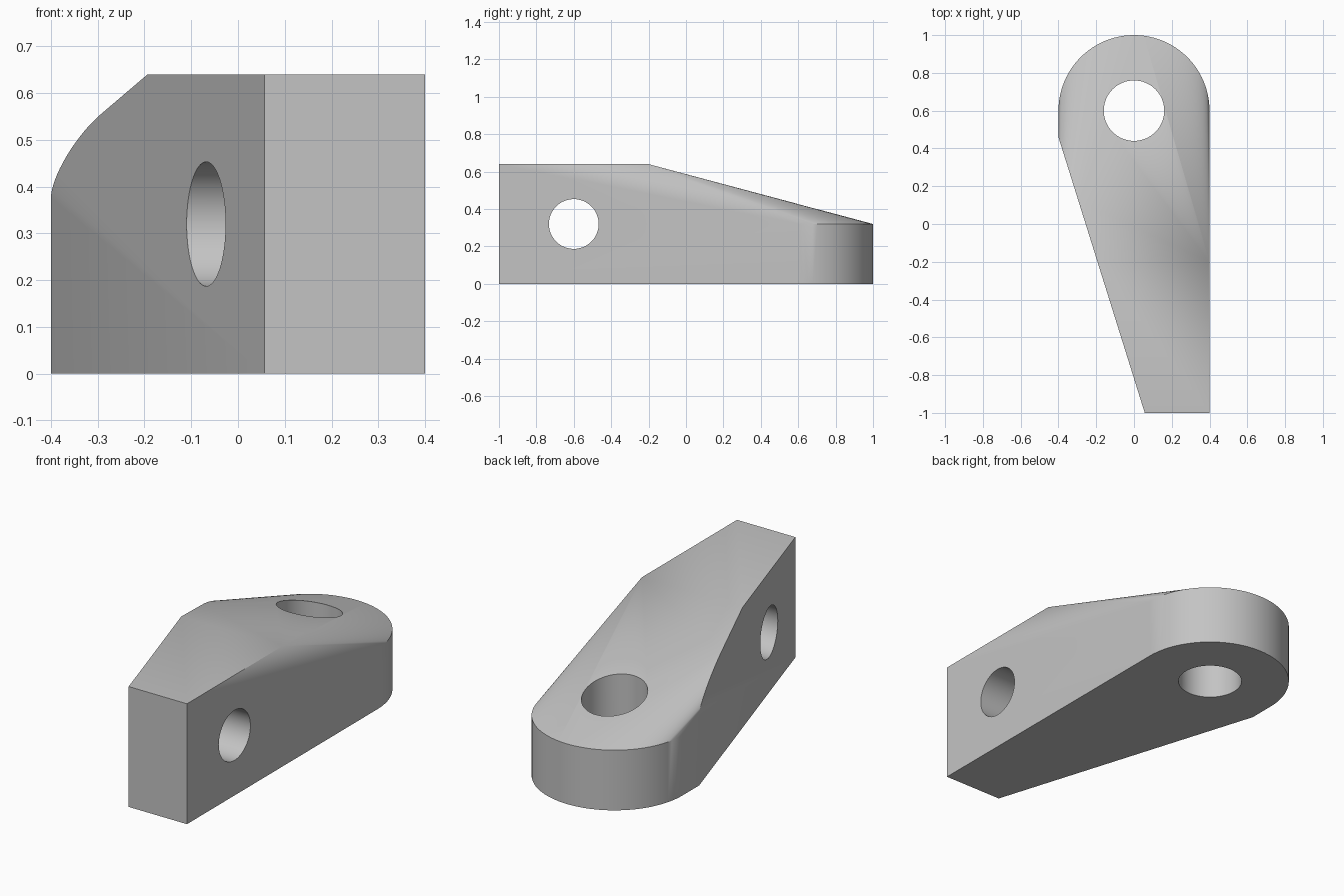
import bpy, bmesh
from math import pi, radians, sin, cos
from mathutils import Vector, Matrix

cube = bpy.data.objects.get("Cube")
if cube:
    bpy.data.objects.remove(cube, do_unlink=True)

grey = bpy.data.materials.new("plain_grey")
grey.use_nodes = True
colour = (0.55, 0.55, 0.55, 1)
grey.diffuse_color = colour
grey.node_tree.nodes["Principled BSDF"].inputs["Base Color"].default_value = colour

HALF, TALL, LOW, PIVOT = 0.4, 0.64, 0.32, 0.6
SEGMENTS = 96


def make_object(name, bm):
    mesh = bpy.data.meshes.new(name)
    bm.to_mesh(mesh)
    bm.free()
    obj = bpy.data.objects.new(name, mesh)
    bpy.context.collection.objects.link(obj)
    mesh.materials.append(grey)
    return obj


def drill(target, name, radius, matrix):
    """Cut a round through hole, then discard the cutter."""
    bm = bmesh.new()
    bmesh.ops.create_cone(bm, cap_ends=True, segments=64, radius1=radius,
                          radius2=radius, depth=3, matrix=matrix)
    cutter = make_object(name, bm)
    cutter.hide_render = True
    mod = target.modifiers.new(name, "BOOLEAN")
    mod.operation, mod.solver, mod.object = "DIFFERENCE", "EXACT", cutter
    bpy.context.view_layer.objects.active = target
    bpy.ops.object.modifier_apply(modifier=name)
    bpy.data.objects.remove(cutter, do_unlink=True)


# Body: hull between the tall block and the low round end
bm = bmesh.new()
for x in (-HALF, HALF):
    for y in (-1, -0.2):
        for z in (0, TALL):
            bm.verts.new((x, y, z))
for i in range(SEGMENTS):
    a = 2 * pi * i / SEGMENTS
    if sin(a) > -0.001:
        for z in (0, LOW):
            bm.verts.new((HALF * cos(a), PIVOT + HALF * sin(a), z))
hull = bmesh.ops.convex_hull(bm, input=bm.verts[:])
loose = [v for v in bm.verts if not v.link_faces]
bmesh.ops.delete(bm, geom=loose, context="VERTS")

# Tapered side: slice the right side with a slanted plane and cap it
start, end = Vector((-HALF, 0.46, 0)), Vector((0.057, -1, 0))
run = end - start
bmesh.ops.bisect_plane(bm, geom=bm.verts[:] + bm.edges[:] + bm.faces[:],
                       plane_co=start, plane_no=(run.y, -run.x, 0),
                       clear_outer=True)
bmesh.ops.holes_fill(bm, edges=[e for e in bm.edges if e.is_boundary])
bmesh.ops.dissolve_limit(bm, angle_limit=radians(0.3),
                         verts=bm.verts[:], edges=bm.edges[:])
bmesh.ops.recalc_face_normals(bm, faces=bm.faces[:])
body = make_object("lever_body", bm)

# Vertical pivot hole and sideways pin hole
drill(body, "pivot_hole", 0.16, Matrix.Translation((0, PIVOT, 0)))
drill(body, "pin_hole", 0.133,
      Matrix.Translation((0, -0.6, LOW)) @ Matrix.Rotation(pi / 2, 4, "Y"))

bpy.ops.object.select_all(action="DESELECT")
body.select_set(True)
bpy.context.view_layer.objects.active = body
bpy.ops.object.shade_smooth_by_angle(angle=radians(30))
